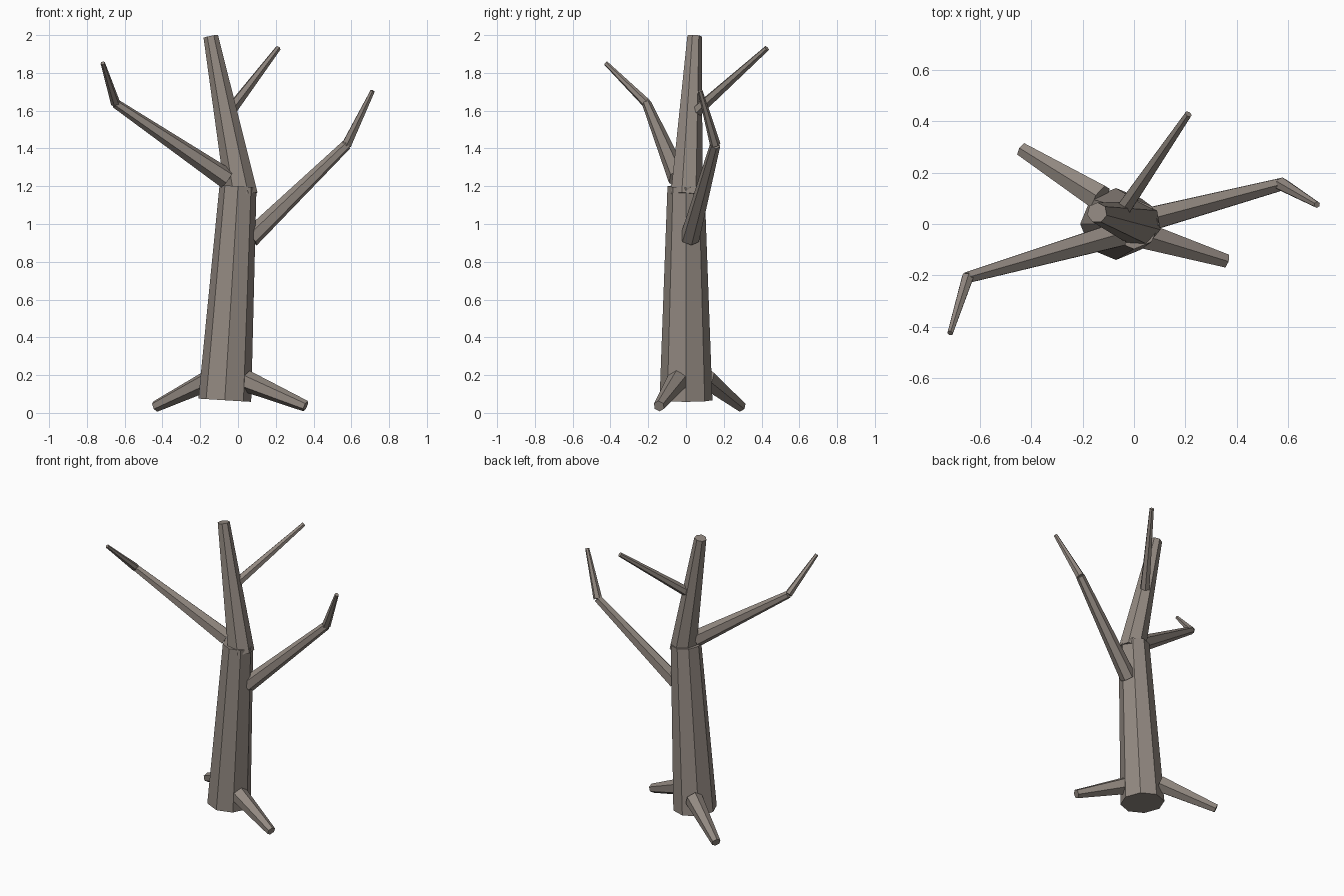
import bpy
from mathutils import Vector, Matrix

if "Cube" in bpy.data.objects:
    bpy.data.objects.remove(bpy.data.objects["Cube"])

bark = bpy.data.materials.new("bark")
bark.diffuse_color = (0.29, 0.25, 0.22, 1)
bark.use_nodes = True
bark.node_tree.nodes["Principled BSDF"].inputs["Base Color"].default_value = bark.diffuse_color


def limb(name, start, end, r1, r2, sides):
    """Tapered flat-sided limb between two points."""
    a, b = Vector(start), Vector(end)
    d = b - a
    bpy.ops.mesh.primitive_cone_add(vertices=sides, radius1=r1, radius2=r2, depth=d.length)
    ob = bpy.context.object
    ob.name = name
    ob.data.name = name
    turn = d.to_track_quat('Z', 'Y').to_matrix().to_4x4()
    ob.data.transform(Matrix.Translation((a + b) / 2) @ turn)
    ob.data.materials.append(bark)


# Trunk, in two leaning sections
limb("lower_trunk", (-0.07, 0, 0.067), (0, 0, 1.2), 0.14, 0.098, 8)
limb("upper_trunk", (0.02, 0, 1.15), (-0.144, 0.044, 1.994), 0.088, 0.04, 7)

# Bent left branch
elbow = (-0.648, -0.208, 1.638)
limb("left_branch", (-0.06, -0.04, 1.24), elbow, 0.055, 0.025, 6)
limb("left_branch_tip", elbow, (-0.716, -0.425, 1.852), 0.025, 0.012, 6)

# Bent right branch
elbow = (0.575, 0.155, 1.42)
limb("right_branch", (0.065, 0.02, 0.925), elbow, 0.052, 0.028, 6)
limb("right_branch_tip", elbow, (0.713, 0.075, 1.705), 0.028, 0.013, 6)

# Straight back branch
limb("back_branch", (-0.04, 0.06, 1.6), (0.212, 0.428, 1.93), 0.032, 0.015, 6)

# Roots
limb("left_root", (-0.13, 0.1, 0.185), (-0.437, 0.29, 0.034), 0.058, 0.03, 6)
limb("right_root", (0.04, -0.045, 0.17), (0.358, -0.143, 0.036), 0.058, 0.03, 6)
